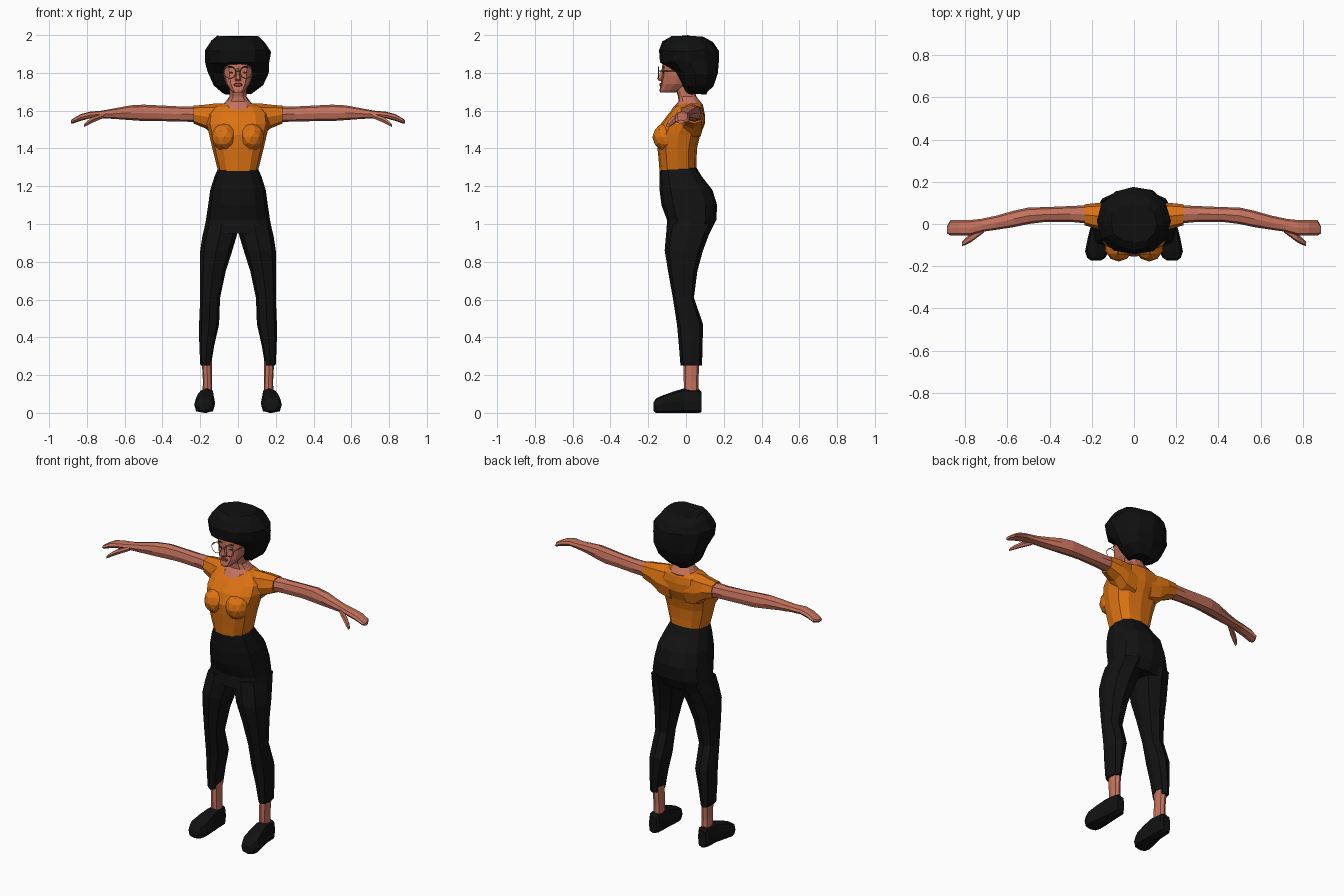
import bpy, bmesh, math, random
from mathutils import Vector, Matrix

random.seed(4)


def material(name, r, g, b):
    m = bpy.data.materials.new(name)
    m.diffuse_color = (r, g, b, 1)
    return m


SKIN = material("warm_skin", 0.56, 0.17, 0.11)
ORANGE = material("orange_cloth", 0.72, 0.17, 0.006)
BLACK = material("black_cloth", 0.006, 0.006, 0.006)
HAIR = material("black_hair", 0.005, 0.005, 0.005)
LIPS = material("lip_red", 0.30, 0.06, 0.05)
DARK = material("dark_brown", 0.03, 0.015, 0.01)
GOLD = material("dull_gold", 0.16, 0.11, 0.04)


def ring(axis, t, a0, a1, b0, b1, n, p):
    """Rounded-box cross-section across the given axis, at position t."""
    pts = []
    for i in range(n):
        w = 2 * math.pi * i / n
        c, s = math.cos(w), math.sin(w)
        a = (a0 + a1) / 2 + (a1 - a0) / 2 * math.copysign(abs(c) ** p, c)
        b = (b0 + b1) / 2 + (b1 - b0) / 2 * math.copysign(abs(s) ** p, s)
        pts.append(Vector({"x": (t, a, b), "y": (a, t, b), "z": (a, b, t)}[axis]))
    return pts


def finish(name, bm, mat, mirror):
    bmesh.ops.recalc_face_normals(bm, faces=bm.faces)
    me = bpy.data.meshes.new(name)
    bm.to_mesh(me)
    bm.free()
    me.materials.append(mat)
    ob = bpy.data.objects.new(name, me)
    bpy.context.collection.objects.link(ob)
    if mirror:
        ob.modifiers.new("mirror", "MIRROR").use_mirror_merge = False
    return ob


def loft(name, mat, axis, sections, n=8, p=0.8, mirror=False, jitter=0.0):
    bm = bmesh.new()
    rows = []
    for sec in sections:
        row = []
        for v in ring(axis, *sec, n, p):
            j = Vector([random.uniform(-jitter, jitter) for _ in range(3)])
            row.append(bm.verts.new(v + j))
        rows.append(row)
    for lo, hi in zip(rows, rows[1:]):
        for i in range(n):
            k = (i + 1) % n
            bm.faces.new((lo[i], lo[k], hi[k], hi[i]))
    bm.faces.new(rows[0])
    bm.faces.new(rows[-1])
    return finish(name, bm, mat, mirror)


def body(name, mat, sections, **kw):
    """Upright loft centred on x = 0; sections are (z, half width, front, back)."""
    return loft(name, mat, "z", [(z, -r, r, f, b) for z, r, f, b in sections], n=12, **kw)


# Trousers: hips and legs
body("trouser_hips", BLACK, [
    (1.30, .103, -.14, .055), (1.25, .125, -.14, .085), (1.18, .147, -.14, .14),
    (1.10, .158, -.13, .165), (1.02, .170, -.10, .160), (.95, .184, -.105, .125)])
loft("trouser_legs", BLACK, "z", [
    (1.00, .002, .172, -.10, .150), (.94, .006, .188, -.106, .120),
    (.86, .030, .200, -.113, .090), (.75, .065, .200, -.095, .060),
    (.61, .095, .200, -.070, .042), (.47, .100, .206, -.048, .090),
    (.36, .125, .205, -.038, .088), (.26, .142, .200, -.030, .085),
    (.25, .145, .195, -.028, .083)], mirror=True)

# Ankles and shoes
loft("ankles", SKIN, "z", [(.08, .135, .188, -.010, .068), (.17, .138, .186, -.012, .065),
                           (.28, .138, .192, -.012, .072)], p=.85, mirror=True)
loft("shoes", BLACK, "y", [
    (.083, .140, .192, .005, .110), (.070, .130, .200, .0, .125), (-.010, .126, .205, .0, .130),
    (-.070, .122, .220, .0, .112), (-.130, .122, .232, .0, .090),
    (-.160, .135, .222, .0, .075), (-.172, .155, .205, .010, .055)], p=.6, mirror=True)

# Top: torso, bust and sleeves
body("shirt_torso", ORANGE, [
    (1.28, .105, -.140, .055), (1.34, .121, -.145, .055), (1.41, .138, -.152, .060),
    (1.47, .152, -.155, .075), (1.53, .166, -.133, .100), (1.58, .160, -.095, .100),
    (1.62, .130, -.062, .092), (1.638, .085, -.030, .080)])
bm = bmesh.new()
bmesh.ops.create_icosphere(bm, subdivisions=2, radius=1, matrix=Matrix.Translation(
    (.072, -.105, 1.46)) @ Matrix.Diagonal((.068, .073, .075, 1)))
finish("shirt_bust", bm, ORANGE, True)
loft("sleeves", ORANGE, "x", [
    (.05, -.050, .095, 1.44, 1.635), (.12, -.045, .100, 1.46, 1.638),
    (.17, -.025, .100, 1.505, 1.632), (.235, -.006, .093, 1.532, 1.626)], mirror=True)

# Arms, hands and thumbs
loft("arms_and_hands", SKIN, "x", [
    (.20, .000, .090, 1.540, 1.620), (.30, .010, .085, 1.542, 1.622),
    (.42, .010, .080, 1.545, 1.628), (.50, .000, .078, 1.545, 1.632),
    (.57, -.015, .063, 1.550, 1.628), (.65, -.027, .040, 1.556, 1.613),
    (.72, -.037, .025, 1.560, 1.600), (.78, -.055, .018, 1.560, 1.595),
    (.83, -.055, .018, 1.547, 1.583), (.87, -.055, .018, 1.533, 1.560),
    (.885, -.045, -.010, 1.532, 1.550)], mirror=True)
loft("thumbs", SKIN, "x", [(.71, -.040, -.010, 1.560, 1.588), (.77, -.085, -.045, 1.535, 1.568),
                           (.80, -.100, -.068, 1.520, 1.546),
                           (.815, -.105, -.085, 1.513, 1.530)], n=6, mirror=True)

# Neck and head
body("neck", SKIN, [(1.605, .078, -.078, .085), (1.630, .082, -.058, .090),
                    (1.648, .065, -.040, .076), (1.675, .045, -.042, .055),
                    (1.760, .045, -.070, .030)])
body("head", SKIN, [
    (1.695, .025, -.138, -.06), (1.708, .040, -.140, -.03), (1.74, .062, -.134, .02),
    (1.785, .076, -.126, .04), (1.84, .080, -.126, .05), (1.90, .070, -.110, .05)], p=.75)
loft("nose", SKIN, "z", [(1.757, -.015, .015, -.145, -.11), (1.768, -.017, .017, -.156, -.11),
                         (1.79, -.010, .010, -.143, -.11), (1.825, -.006, .006, -.128, -.11)],
     n=6)

# Facial details as thin plates
loft("lips", LIPS, "y", [(-.140, -.018, .018, 1.730, 1.744), (-.131, -.024, .024, 1.727, 1.747)])
loft("eyes", DARK, "y", [(-.122, .025, .045, 1.797, 1.806),
                         (-.114, .023, .047, 1.796, 1.807)], mirror=True)
loft("eyebrows", DARK, "y", [(-.123, .018, .050, 1.826, 1.832),
                             (-.114, .017, .052, 1.825, 1.833)], mirror=True)

# Hair: one faceted, uneven volume
body("hair", HAIR, [
    (1.692, .075, .000, .110), (1.735, .130, -.030, .142), (1.80, .162, -.060, .165),
    (1.858, .168, -.138, .175), (1.915, .170, -.143, .172), (1.965, .142, -.120, .145),
    (1.993, .112, -.085, .090)], p=.9, jitter=.007)

# Glasses: rims, bridge and temples
for side, label in ((-1, "left"), (1, "right")):
    bpy.ops.mesh.primitive_torus_add(
        location=(side * .043, -.146, 1.803), rotation=(math.pi / 2, 0, 0), major_radius=.032,
        minor_radius=.0018, major_segments=14, minor_segments=4)
    rim = bpy.context.object
    rim.name = "glasses_rim_" + label
    rim.data.materials.append(GOLD)
loft("glasses_bridge", GOLD, "x", [(-.012, -.148, -.144, 1.808, 1.812),
                                   (.012, -.148, -.144, 1.808, 1.812)], n=4)
loft("glasses_temples", GOLD, "y", [(-.146, .073, .077, 1.808, 1.812),
                                    (-.01, .080, .084, 1.808, 1.812)], n=4, mirror=True)
